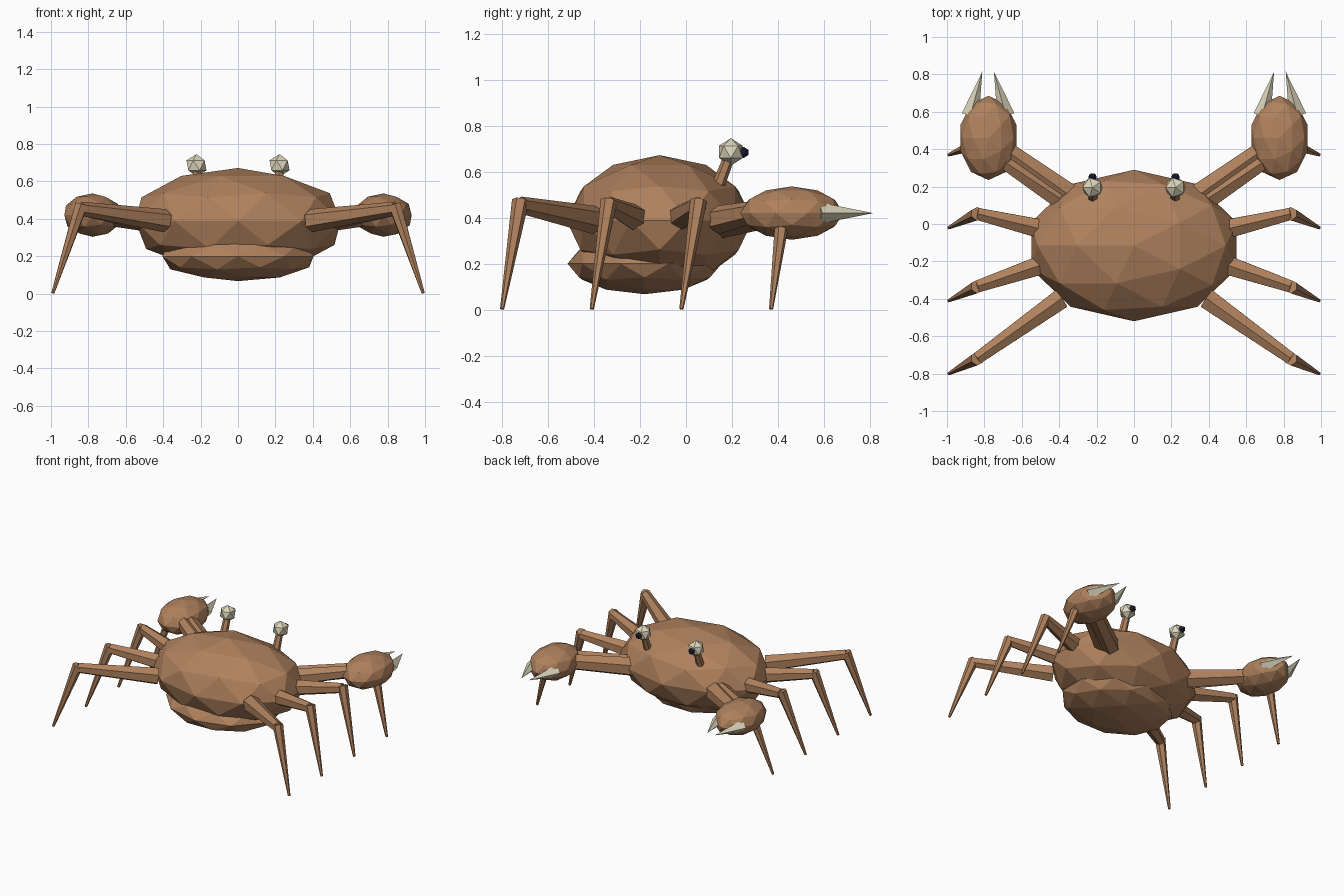
import bpy, bmesh
from math import pi
from mathutils import Vector, Matrix

if "Cube" in bpy.data.objects:
    bpy.data.objects.remove(bpy.data.objects["Cube"])


def material(name, col):
    m = bpy.data.materials.new(name)
    m.diffuse_color = (*col, 1)
    m.use_nodes = True
    m.node_tree.nodes["Principled BSDF"].inputs["Base Color"].default_value = m.diffuse_color
    return m


SHELL = material("brown_shell", (0.43, 0.22, 0.11))
BONE = material("pale_bone", (0.72, 0.68, 0.50))
DARK = material("dark_pupil", (0.015, 0.015, 0.04))


def finish(bm, name, mat):
    me = bpy.data.meshes.new(name)
    bm.to_mesh(me)
    bm.free()
    me.materials.append(mat)
    ob = bpy.data.objects.new(name, me)
    bpy.context.collection.objects.link(ob)
    return ob


def ball(name, centre, radii, mat, sub=2):
    """Faceted ellipsoid."""
    bm = bmesh.new()
    m = (Matrix.Translation(centre) @ Matrix.Diagonal((*radii, 1))
         @ Matrix.Rotation(pi, 4, 'Z'))
    bmesh.ops.create_icosphere(bm, subdivisions=sub, radius=1, matrix=m)
    return finish(bm, name, mat)


def limb(name, a, b, r1, r2, mat, sides=6):
    """Tapered prism from point a to point b."""
    a, b = Vector(a), Vector(b)
    d = b - a
    m = (Matrix.Translation((a + b) / 2)
         @ d.to_track_quat('Z', 'Y').to_matrix().to_4x4())
    bm = bmesh.new()
    bmesh.ops.create_cone(bm, cap_ends=True, segments=sides, radius1=r1,
                          radius2=r2, depth=d.length, matrix=m)
    bmesh.ops.remove_doubles(bm, verts=bm.verts, dist=1e-5)
    return finish(bm, name, mat)


# Carapace and belly
ball("carapace", (0, -0.115, 0.388), (0.577, 0.405, 0.284), SHELL)
ball("belly", (0, -0.18, 0.2), (0.425, 0.335, 0.133), SHELL)

# Walking legs: hip x, hip y, knee y, foot y
LEGS = [(0.39, -0.40, -0.72, -0.80), (0.44, -0.20, -0.335, -0.41),
        (0.44, -0.04, 0.055, -0.02), (0.40, 0.14, 0.43, 0.37)]

for side, s in (("left", -1), ("right", 1)):
    for i, (hx, hy, ky, fy) in enumerate(LEGS, 1):
        knee = (s * 0.84, ky, 0.455)
        limb(f"{side}_leg_{i}_upper", (s * hx, hy, 0.39), knee, 0.062, 0.037, SHELL)
        limb(f"{side}_leg_{i}_lower", (s * 0.838, ky, 0.475), (s * 0.99, fy, 0.003),
             0.037, 0.009, SHELL)

    # Claw arm, palm and two fingers
    limb(f"{side}_arm", (s * 0.34, 0.15, 0.38), (s * 0.70, 0.405, 0.42), 0.07, 0.056, SHELL)
    ball(f"{side}_palm", (s * 0.778, 0.46, 0.42), (0.158, 0.225, 0.116), SHELL)
    for finger, f in (("inner", -1), ("outer", 1)):
        limb(f"{side}_{finger}_finger", (s * (0.78 + f * 0.095), 0.58, 0.42),
             (s * (0.78 + f * 0.031), 0.815, 0.42), 0.047, 0.0, BONE, 4)

    # Eye stalk, eyeball and pupil
    limb(f"{side}_eye_stalk", (s * 0.22, 0.125, 0.50), (s * 0.22, 0.19, 0.67),
         0.03, 0.024, SHELL)
    ball(f"{side}_eye", (s * 0.222, 0.195, 0.686), (0.06,) * 3, BONE, 1)
    ball(f"{side}_pupil", (s * 0.222, 0.25, 0.684), (0.025,) * 3, DARK, 1)
